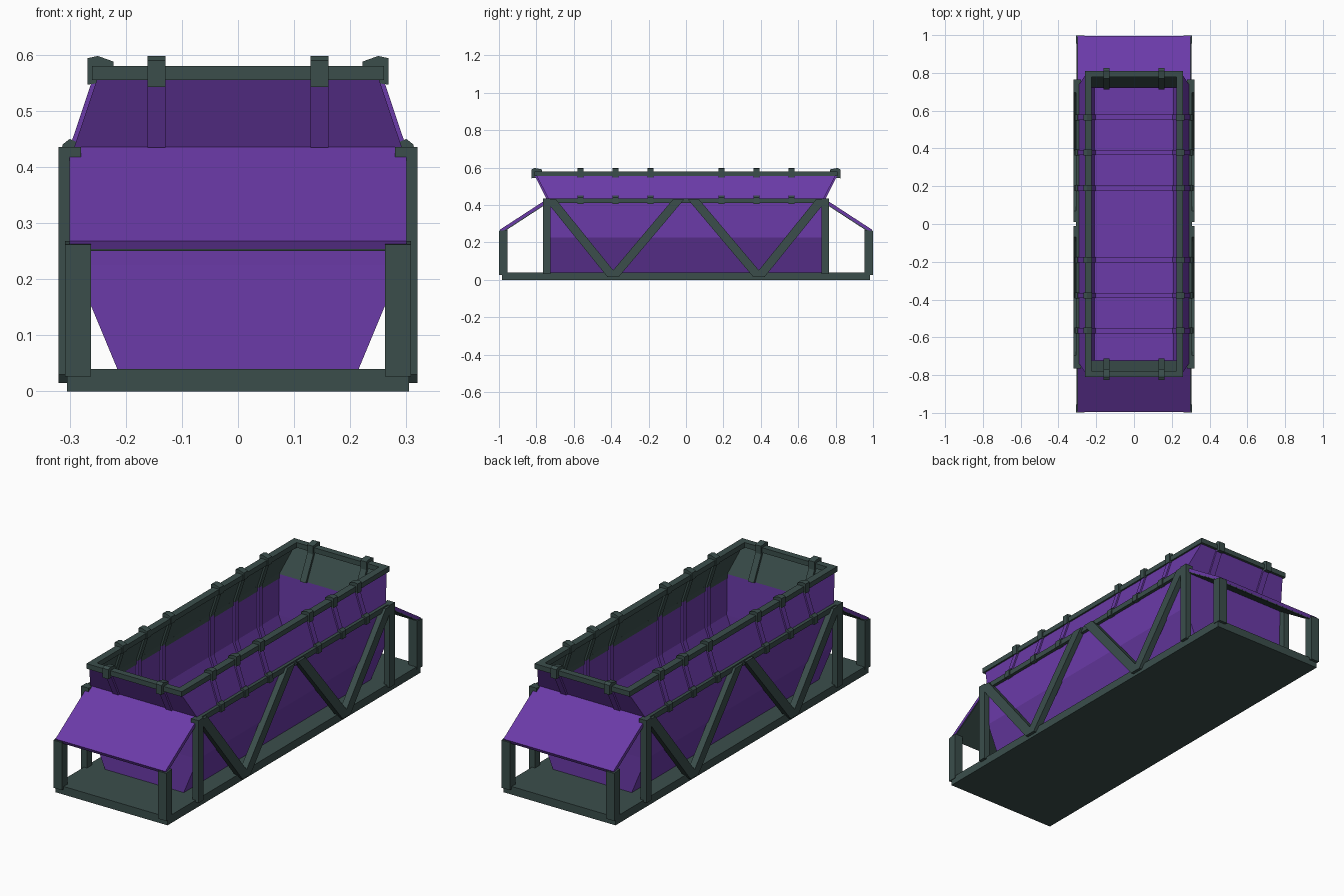
import bpy, bmesh

if "Cube" in bpy.data.objects:
    bpy.data.objects.remove(bpy.data.objects["Cube"])

def material(name, rgb):
    m = bpy.data.materials.new(name)
    m.diffuse_color = (*rgb, 1)
    m.use_nodes = True
    m.node_tree.nodes["Principled BSDF"].inputs["Base Color"].default_value = m.diffuse_color
    return m

PURPLE = material("purple_paint", (0.147, 0.043, 0.393))
GREEN = material("dark_green_metal", (0.043, 0.076, 0.071))

def finish(name, bm, mats):
    bmesh.ops.recalc_face_normals(bm, faces=bm.faces)
    me = bpy.data.meshes.new(name)
    bm.to_mesh(me)
    bm.free()
    for m in mats:
        me.materials.append(m)
    ob = bpy.data.objects.new(name, me)
    bpy.context.collection.objects.link(ob)
    return ob

def prism(name, poly, axis, lo, hi, mat, s=1):
    """Extrude a (horizontal, z) outline along x or y; s mirrors the horizontal value."""
    bm = bmesh.new()
    place = (lambda h, z, t: (t, h * s, z)) if axis == "x" else (lambda h, z, t: (h * s, t, z))
    a = [bm.verts.new(place(h, z, lo)) for h, z in poly]
    b = [bm.verts.new(place(h, z, hi)) for h, z in poly]
    bm.faces.new(a)
    bm.faces.new(b[::-1])
    n = len(poly)
    for i in range(n):
        bm.faces.new((a[i], b[i], b[(i + 1) % n], a[(i + 1) % n]))
    return finish(name, bm, [mat])

def box(name, x0, x1, y0, y1, z0, z1, mat=GREEN):
    return prism(name, [(y0, z0), (y1, z0), (y1, z1), (y0, z1)], "x", x0, x1, mat)

# hopper: rectangles (half x, half y, z) lofted up the outside and down the inside
rings = [(.215, .73, .04), (.292, .73, .225), (.292, .737, .435), (.25, .80, .56),
         (.24, .788, .56), (.282, .724, .43), (.282, .72, .23), (.21, .72, .05)]
bm = bmesh.new()
loops = [[bm.verts.new((sx * x, sy * y, z)) for sx, sy in ((-1, -1), (1, -1), (1, 1), (-1, 1))]
         for x, y, z in rings]
for k in range(len(loops) - 1):
    for i in range(4):
        j = (i + 1) % 4
        f = bm.faces.new((loops[k][i], loops[k][j], loops[k + 1][j], loops[k + 1][i]))
        f.material_index = 1 if k in (3, 4) else 0   # lip and upper lining are green
bm.faces.new(loops[0])
bm.faces.new(loops[-1])
finish("hopper", bm, [PURPLE, GREEN])

# base plate
box("base_plate", -.305, .305, -.985, .985, 0, .04)

# top rim
for s in (-1, 1):
    xs, ys = sorted((s * .225, s * .26)), sorted((s * .778, s * .81))
    box("rim_side", *xs, -.81, .81, .555, .58)
    box("rim_end", -.26, .26, *ys, .555, .58)

# ribs around the hopper sides, with caps on the rim and clamps on the rail
cap = [(.268, .547), (.268, .594), (.25, .598), (.222, .588), (.222, .553)]
clamp = [(.283, .408), (.315, .405), (.313, .44), (.30, .45), (.283, .443)]
for s in (-1, 1):
    for y in (-.565, -.378, -.19, .19, .378, .565):
        y0, y1 = y - .014, y + .014
        prism("side_rib", [(.286, .435), (.30, .435), (.258, .56), (.244, .56)], "y", y0, y1, PURPLE, s)
        prism("side_lining_rib", [(.288, .43), (.272, .43), (.230, .56), (.246, .56)], "y", y0, y1, GREEN, s)
        prism("inner_wall_rib", [(.286, .43), (.272, .43), (.272, .235), (.205, .058), (.205, .05),
                                 (.212, .05), (.286, .23)], "y", y0, y1, PURPLE, s)
        prism("rim_cap", cap, "y", y0 - .002, y1 + .002, GREEN, s)
        prism("rail_clamp", clamp, "y", y0 - .002, y1 + .002, GREEN, s)
for y in (-.565, -.378, -.19, .19, .378, .565):
    box("floor_rib", -.208, .208, y - .014, y + .014, .045, .058, PURPLE)

# ribs on the hopper ends
for s in (-1, 1):
    for x in (-.145, .145):
        x0, x1 = x - .016, x + .016
        prism("end_rib", [(.73, .435), (.747, .435), (.81, .56), (.79, .56)], "x", x0, x1, PURPLE, s)
        prism("end_lining_rib", [(.73, .43), (.712, .43), (.776, .56), (.795, .56)], "x", x0, x1, GREEN, s)
        prism("end_rim_cap", [(.825, .543), (.825, .59), (.81, .598), (.77, .59), (.77, .55)],
              "x", x0, x1, GREEN, s)

# side frame: rail, posts and zigzag braces
for sx in (-1, 1):
    box("side_rail", *sorted((sx * .28, sx * .308)), -.765, .765, .41, .436)
    lo, hi = sorted((sx * .288, sx * .32))
    for sy in (-1, 1):
        prism("side_post", [(.725, .03), (.765, .03), (.765, .436), (.725, .436)], "x", lo, hi, GREEN, sy)
        for top in (.725, .04):
            prism("diagonal_brace", [(.36, .015), (.42, .015), (top + .03, .43), (top - .03, .43)],
                  "x", lo, hi, GREEN, sy)
        # corner posts at the ends of the base
        clo, chi = sorted((sx * .262, sx * .308))
        prism("corner_post", [(.955, .027), (.999, .027), (.999, .262), (.955, .268)], "x", clo, chi, GREEN, sy)

# sloping end hoods, purple above and green below
for s in (-1, 1):
    prism("end_hood", [(.737, .436), (.995, .268), (.988, .254), (.73, .421)], "x", -.3, .3, PURPLE, s)
    prism("hood_lining", [(.73, .421), (.986, .2555), (.984, .2505), (.73, .416)], "x", -.298, .298, GREEN, s)
